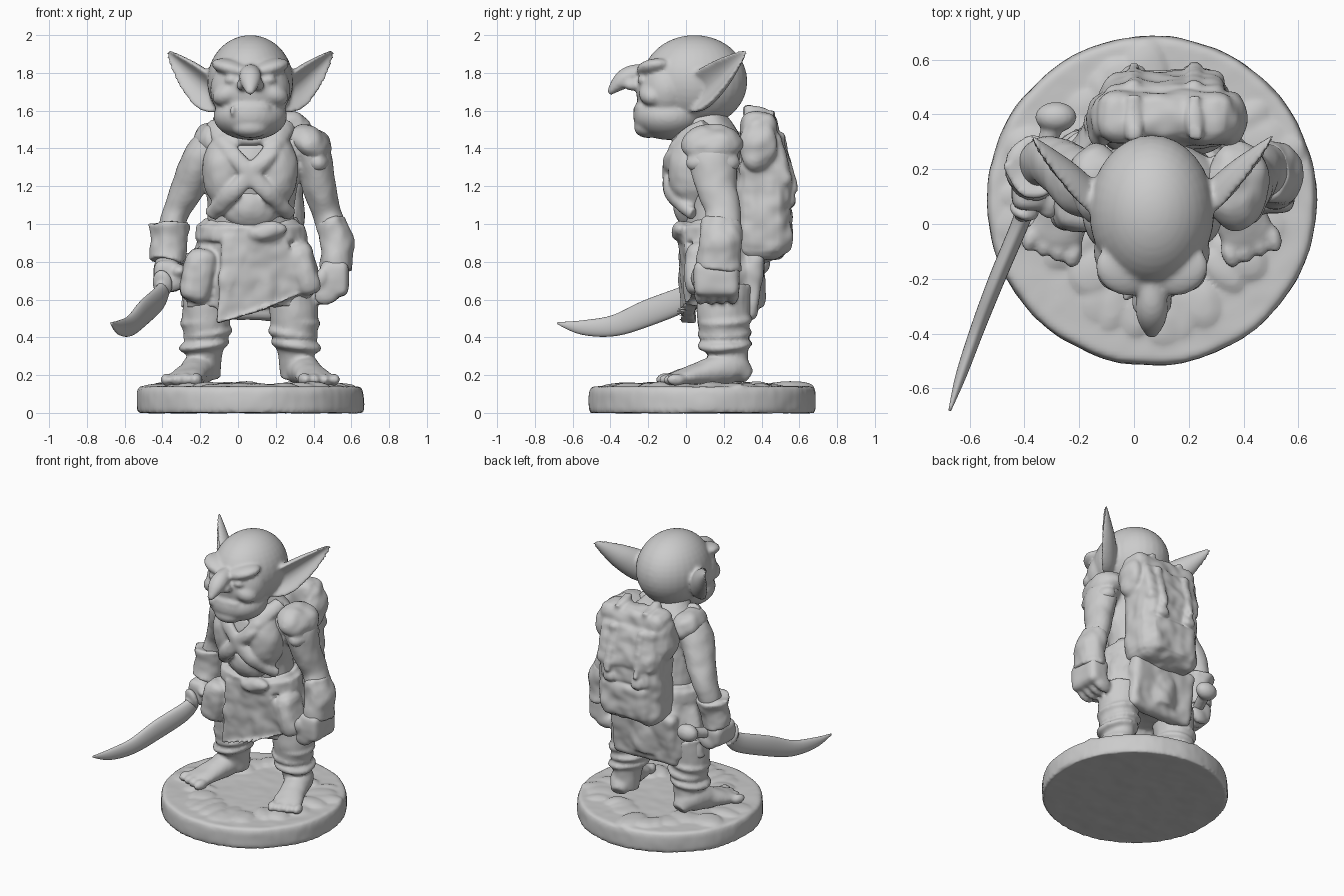
import bpy, bmesh, math, random
from mathutils import Vector, Matrix, Euler

random.seed(4)
CX = 0.065  # the figure's own centre line

def finish(bm):
    bmesh.ops.recalc_face_normals(bm, faces=bm.faces)
    me = bpy.data.meshes.new("part")
    bm.to_mesh(me)
    bm.free()
    ob = bpy.data.objects.new("part", me)
    bpy.context.collection.objects.link(ob)
    me.shade_smooth()
    return ob

def ball(c, r, rot=(0, 0, 0)):
    bm = bmesh.new()
    bmesh.ops.create_uvsphere(bm, u_segments=32, v_segments=20, radius=1)
    bm.transform(Matrix.LocRotScale(Vector(c), Euler(rot), Vector(r)))
    return finish(bm)

def box(c, size, bev=0.04, rot=(0, 0, 0)):
    bm = bmesh.new()
    bmesh.ops.create_cube(bm, size=1)
    bm.transform(Matrix.Diagonal((*size, 1)))
    bmesh.ops.bevel(bm, geom=bm.edges[:], offset=bev, segments=3, profile=0.5, affect='EDGES')
    bm.transform(Matrix.LocRotScale(Vector(c), Euler(rot), None))
    return finish(bm)

def tube(keys, ref=(0, 1, 0), n=24, sub=5, dent=0, wave=0, k=9):
    """Skin elliptical rings (x, y, z, ra, rb) along a smoothed path."""
    keys = [Vector(p) for p in keys]
    pts, ext = [], [keys[0]] + keys + [keys[-1]]
    for p0, p1, p2, p3 in zip(ext, ext[1:], ext[2:], ext[3:]):
        for t in [s / sub for s in range(sub)]:
            pts.append(0.5 * (2 * p1 + (p2 - p0) * t + (2 * p0 - 5 * p1 + 4 * p2 - p3) * t * t
                              + (3 * p1 - p0 - 3 * p2 + p3) * t ** 3))
    pts.append(keys[-1])
    bm, rings, last = bmesh.new(), [], len(pts) - 1
    for i, p in enumerate(pts):
        t = (Vector(pts[min(i + 1, last)][:3]) - Vector(pts[max(i - 1, 0)][:3])).normalized()
        a = Vector(ref).cross(t).normalized()
        b, ring = t.cross(a), []
        for j in range(n):
            ang = math.tau * j / n
            c, s = math.cos(ang), math.sin(ang)
            if c * dent > 0:  # hollow one side
                c -= dent * 1.4 * c * c
            f = 1 + wave * i / last * math.sin(k * ang)
            ring.append(bm.verts.new(Vector(p[:3]) + f * (a * c * p[3] + b * s * p[4])))
        rings.append(ring)
    for r, q in zip(rings, rings[1:]):
        for j in range(n):
            bm.faces.new((r[j], r[(j + 1) % n], q[(j + 1) % n], q[j]))
    bm.faces.new(rings[0])
    bm.faces.new(rings[-1])
    return finish(bm)

def panel(pts, th):
    bm = bmesh.new()
    face = bm.faces.new([bm.verts.new(p) for p in pts])
    new = bmesh.ops.extrude_face_region(bm, geom=[face], use_keep_orig=True)["geom"]
    bmesh.ops.translate(bm, vec=(0, th, 0), verts=[g for g in new if isinstance(g, bmesh.types.BMVert)])
    return finish(bm)

def fuse(name, parts, voxel=0.012, smooth=3, rough=0):
    """Join parts and melt them into one sculpted skin."""
    bpy.ops.object.select_all(action='DESELECT')
    for o in parts:
        o.select_set(True)
    ob = bpy.context.view_layer.objects.active = parts[0]
    bpy.ops.object.join()
    ob.name = name
    m = ob.modifiers.new("skin", 'REMESH')
    m.mode, m.voxel_size, m.use_smooth_shade = 'VOXEL', voxel, True
    if rough:
        tex = bpy.data.textures.new(name + "_folds", 'CLOUDS')
        tex.noise_scale, tex.noise_depth = 0.12, 1
        d = ob.modifiers.new("folds", 'DISPLACE')
        d.texture, d.strength, d.mid_level = tex, rough, 0.5
    s = ob.modifiers.new("soften", 'SMOOTH')
    s.factor, s.iterations = 0.5, smooth

# Base: round plinth with a rim of flat stones
parts = [tube([(CX, .085, 0, .597, .597), (CX, .085, .03, .602, .602), (CX, .085, .11, .6, .6),
               (CX, .085, .14, .585, .585)], n=64, sub=2, wave=.004, k=13)]
for i in range(30):
    a, r = i * 2.4, random.uniform(.34, .48)
    parts.append(ball((CX + r * math.cos(a), .085 + r * math.sin(a), .138),
                      (random.uniform(.07, .13), random.uniform(.05, .09), random.uniform(.015, .03)), (0, 0, a)))
fuse("base", parts, .013, 2, .008)

# Head: skull, jaw, face, muzzle, chin, lips, tusk, nose
parts = [ball((CX, .045, 1.755), (.228, .28, .245)), ball((CX, -.09, 1.57), (.195, .19, .125)),
         ball((CX, -.1, 1.71), (.212, .165, .19)), ball((CX, -.19, 1.58), (.14, .09, .085)),
         ball((CX, -.2, 1.51), (.1, .075, .055)), ball((CX, -.235, 1.56), (.1, .04, .022)),
         ball((CX, -.235, 1.615), (.11, .04, .03)), ball((-.03, -.268, 1.6), (.014, .014, .03)),
         tube([(CX, -.2, 1.8, .045, .05), (CX, -.29, 1.785, .058, .055), (CX, -.35, 1.75, .052, .045),
               (CX, -.41, 1.69, .018, .014)], ref=(0, 0, 1))]
# Brows, eyes, cheeks, nostrils and hollow ears on both sides
for s in (1, -1):
    parts += [ball((CX + s * .095, -.165, 1.825), (.115, .095, .045), (0, -s * .25, s * .35)),
              ball((CX + s * .095, -.225, 1.762), (.042, .033, .025)),
              ball((CX + s * .115, -.175, 1.69), (.09, .075, .06), (0, s * .4, 0)),
              ball((CX + s * .042, -.285, 1.735), (.032, .045, .03)),
              tube([(CX + s * .16, .02, 1.68, .06, .09), (CX + s * .24, .07, 1.705, .085, .105),
                    (CX + s * .33, .165, 1.785, .075, .085), (CX + s * .4, .25, 1.86, .045, .048),
                    (CX + s * .445, .315, 1.915, .014, .014)], ref=(0, 0, 1), dent=-s)]
fuse("head", parts, .011, 5)

# Body: torso, arms, hands with fingers
parts = [tube([(.07, .17, .9, .24, .18), (.07, .15, 1.1, .23, .18), (.07, .11, 1.3, .26, .19),
               (.07, .13, 1.42, .27, .17), (.07, .1, 1.52, .17, .13), (.07, .03, 1.62, .11, .11)]),
         tube([(.3, .14, 1.46, .09, .12), (.39, .14, 1.37, .1, .13), (.43, .16, 1.2, .09, .11),
               (.47, .2, 1.06, .075, .095), (.51, .18, .93, .08, .1), (.52, .17, .76, .065, .09)]),
         tube([(-.1, .14, 1.46, .09, .12), (-.19, .15, 1.36, .1, .125), (-.26, .2, 1.2, .09, .11),
               (-.33, .23, 1.06, .07, .09), (-.36, .2, .9, .07, .08), (-.37, .17, .76, .065, .08)]),
         box((.51, .16, .71), (.15, .24, .19)), box((-.38, .16, .735), (.13, .22, .15)),
         ball((.44, .07, .7), (.04, .04, .075), (.3, .2, 0)), ball((-.31, .08, .75), (.04, .06, .035))]
for y in (.075, .132, .189, .246):
    parts += [ball((.475, y, .635), (.08, .033, .058), (0, -.5, 0)), ball((-.345, y, .695), (.07, .03, .055), (0, -.4, 0))]
# Legs, feet, toes and gathered trouser rolls
for s in (1, -1):
    m = lambda x: CX + s * x
    parts += [tube([(m(.22), .2, .68, .13, .15), (m(.235), .2, .46, .125, .135),
                    (m(.24), .22, .33, .095, .11), (m(.25), .24, .19, .09, .09)]),
              tube([(m(.24), .33, .19, .05, .04), (m(.26), .24, .24, .09, .09), (m(.3), .1, .21, .085, .07),
                    (m(.345), -.03, .185, .1, .045), (m(.36), -.08, .175, .08, .03)], ref=(0, 0, 1))]
    parts += [ball((m(.285 + j * .052), -.105 + j * .018, .175), (.033, .055, .033), (0, 0, s * .25)) for j in range(4)]
    parts += [ball((m(x), .205, z), (.135, .145, .045), (.05, .15 * s, 0)) for x, z in ((.245, .36), (.225, .42), (.24, .49))]
fuse("body", parts, .012, 4, .014)

# Kilt: skirt, belt, knot, front cloth, pouches, rear cloth
fuse("kilt", [
    tube([(.07, .17, 1.03, .25, .185), (.07, .185, .86, .3, .205), (.06, .2, .7, .335, .215),
          (.06, .2, .56, .35, .2)], wave=.06, n=72),
    tube([(.07, .165, .92, .3, .212), (.07, .16, 1.0, .285, .205)], sub=2),
    ball((.15, -.03, .96), (.11, .05, .05), (0, -.2, 0)),
    panel([(-.08, -.03, .93), (-.12, -.03, .47), (.02, -.05, .51), (.14, -.05, .55), (.25, -.02, .59),
           (.34, .03, .63), (.3, .0, .8), (.24, -.01, .95), (.08, -.05, .96)], .09),
    box((-.21, .06, .73), (.17, .17, .29), .06, (0, .2, 0)), box((.35, .1, .76), (.14, .2, .3), .06, (0, -.25, 0)),
    box((.07, .345, .68), (.5, .1, .38), .04, (-.14, 0, 0))], .012, 4, .03)

# Vest: collar, chest roll, sides, belly and crossed straps
parts = [ball((CX, .08, 1.48), (.22, .165, .065), (.25, 0, 0)), ball((.13, -.07, 1.32), (.11, .055, .045), (0, -.75, 0)),
         ball((.2, .03, 1.28), (.12, .125, .2)), ball((-.07, .03, 1.28), (.12, .125, .2)),
         ball((.07, .07, 1.1), (.17, .135, .15))]
for s in (1, -1):
    parts.append(tube([(CX + s * .2, .1, 1.53, .045, .028), (CX + s * .13, -.055, 1.42, .045, .028),
                       (CX, -.1, 1.26, .045, .026), (CX - s * .12, -.07, 1.14, .045, .028),
                       (CX - s * .21, .04, 1.05, .04, .03)]))
fuse("vest", parts, .012, 3, .02)

# Shoulder plates and forearm cuffs
fuse("shoulder_plates", [ball((.38, .14, 1.425), (.125, .165, .095), (0, .5, 0)),
                         ball((.42, .145, 1.33), (.085, .14, .07), (0, .6, 0)),
                         ball((-.14, .15, 1.44), (.1, .15, .1), (0, -.6, 0))], .012, 3, .03)
fuse("forearm_cuffs", [tube([(.49, .19, 1.02, .075, .1), (.52, .18, .9, .09, .115), (.52, .17, .76, .085, .12)]),
                       tube([(-.36, .21, 1.0, .11, .115), (-.36, .2, .92, .095, .1), (-.375, .18, .8, .095, .105)])],
     .012, 3, .035)

# Backpack: sack, lid, flap, pockets, side rolls, buckled straps
parts = [box((.11, .4, 1.09), (.47, .27, .56), .08), box((.12, .385, 1.44), (.5, .19, .31), .07, (-.05, 0, 0)),
         box((.11, .48, 1.34), (.44, .11, .3), .04, (.25, 0, 0)), box((.11, .5, .97), (.38, .12, .26), .05),
         box((.11, .5, 1.17), (.4, .1, .15), .04), ball((.11, .4, .87), (.22, .15, .07)),
         ball((.35, .38, 1.42), (.06, .1, .14)), ball((-.12, .38, 1.4), (.05, .1, .14))]
for x in (.0, .22):
    parts += [box((x, .53, 1.32), (.045, .05, .32), .012, (.25, 0, 0)),
              box((x, .39, 1.595), (.05, .17, .04), .012, (-.15, 0, 0)), box((x, .555, 1.13), (.07, .04, .06), .012)]
fuse("backpack", parts, .012, 3, .035)

# Sword: pommel, grip and guard, then the curved blade
fuse("sword_hilt", [ball((-.285, .39, .79), (.075, .055, .06)), ball((-.4, .05, .685), (.055, .03, .075), (.3, 0, -.35)),
                    tube([(-.285, .39, .79, .04, .04), (-.38, .12, .715, .03, .03), (-.41, .02, .66, .03, .03)],
                         ref=(0, 0, 1))], .01, 2)
blade = tube([(-.395, .06, .66, .035, .05), (-.42, -.01, .605, .032, .066), (-.5, -.2, .53, .03, .07),
              (-.57, -.38, .462, .026, .056), (-.63, -.55, .452, .02, .038), (-.672, -.68, .475, .005, .006)],
             ref=(0, 0, 1))
blade.name = "sword_blade"
